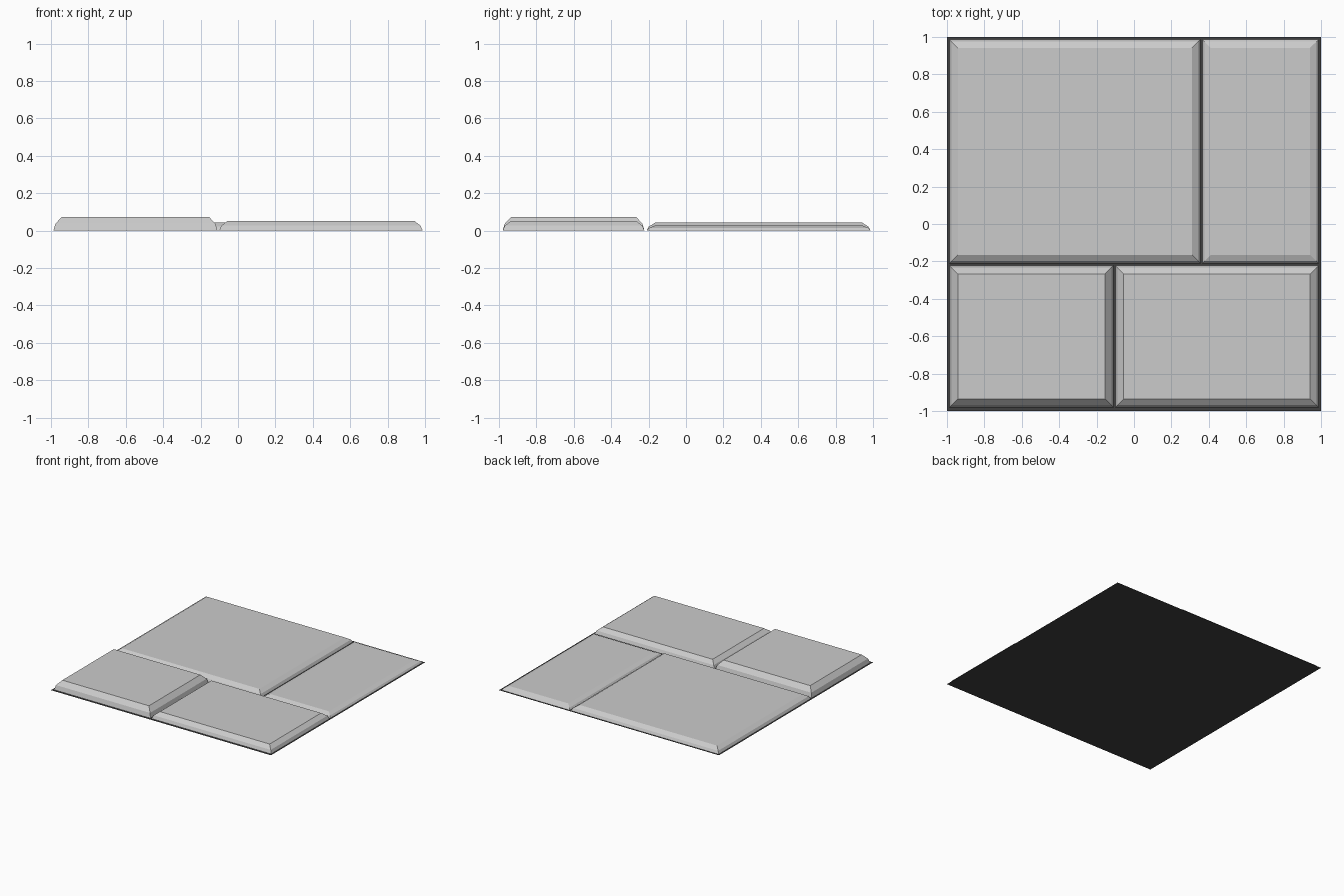
import bpy, bmesh

if "Cube" in bpy.data.objects:
    bpy.data.objects.remove(bpy.data.objects["Cube"])

# dark backing sheet
dark = bpy.data.materials.new("dark_backing")
dark.diffuse_color = (0.05, 0.05, 0.05, 1)
dark.use_nodes = True
dark.node_tree.nodes["Principled BSDF"].inputs["Base Color"].default_value = dark.diffuse_color


def stacked_panel(name, x0, x1, y0, y1, profile, cap_bottom=True):
    """Rectangular panel from (inset, z) profile rings, capped on top."""
    bm = bmesh.new()
    rings = []
    for d, z in profile:
        rings.append([bm.verts.new(p) for p in (
            (x0 + d, y0 + d, z), (x1 - d, y0 + d, z),
            (x1 - d, y1 - d, z), (x0 + d, y1 - d, z))])
    for a, b in zip(rings, rings[1:]):
        for i in range(4):
            j = (i + 1) % 4
            bm.faces.new((a[i], a[j], b[j], b[i]))
    bm.faces.new(rings[-1])
    if cap_bottom:
        bm.faces.new(rings[0][::-1])
    me = bpy.data.meshes.new(name)
    bm.to_mesh(me)
    bm.free()
    ob = bpy.data.objects.new(name, me)
    bpy.context.collection.objects.link(ob)
    return ob


# thin sheet showing in the gaps
base = stacked_panel("backing_sheet", -1, 1, -1, 1, [(0, 0)], cap_bottom=False)
base.data.materials.append(dark)

# four chamfered plates of differing height
plates = {
    "large_plate": (-0.987, 0.355, -0.21, 0.987, 0.042),
    "narrow_plate": (0.365, 0.987, -0.21, 0.987, 0.027),
    "tall_plate": (-0.987, -0.11, -0.98, -0.222, 0.073),
    "wide_plate": (-0.10, 0.987, -0.98, -0.222, 0.052),
}
for name, (x0, x1, y0, y1, h) in plates.items():
    stacked_panel(name, x0, x1, y0, y1,
                  [(0, 0), (0.011, h * 0.5), (0.045, h)], cap_bottom=False)
